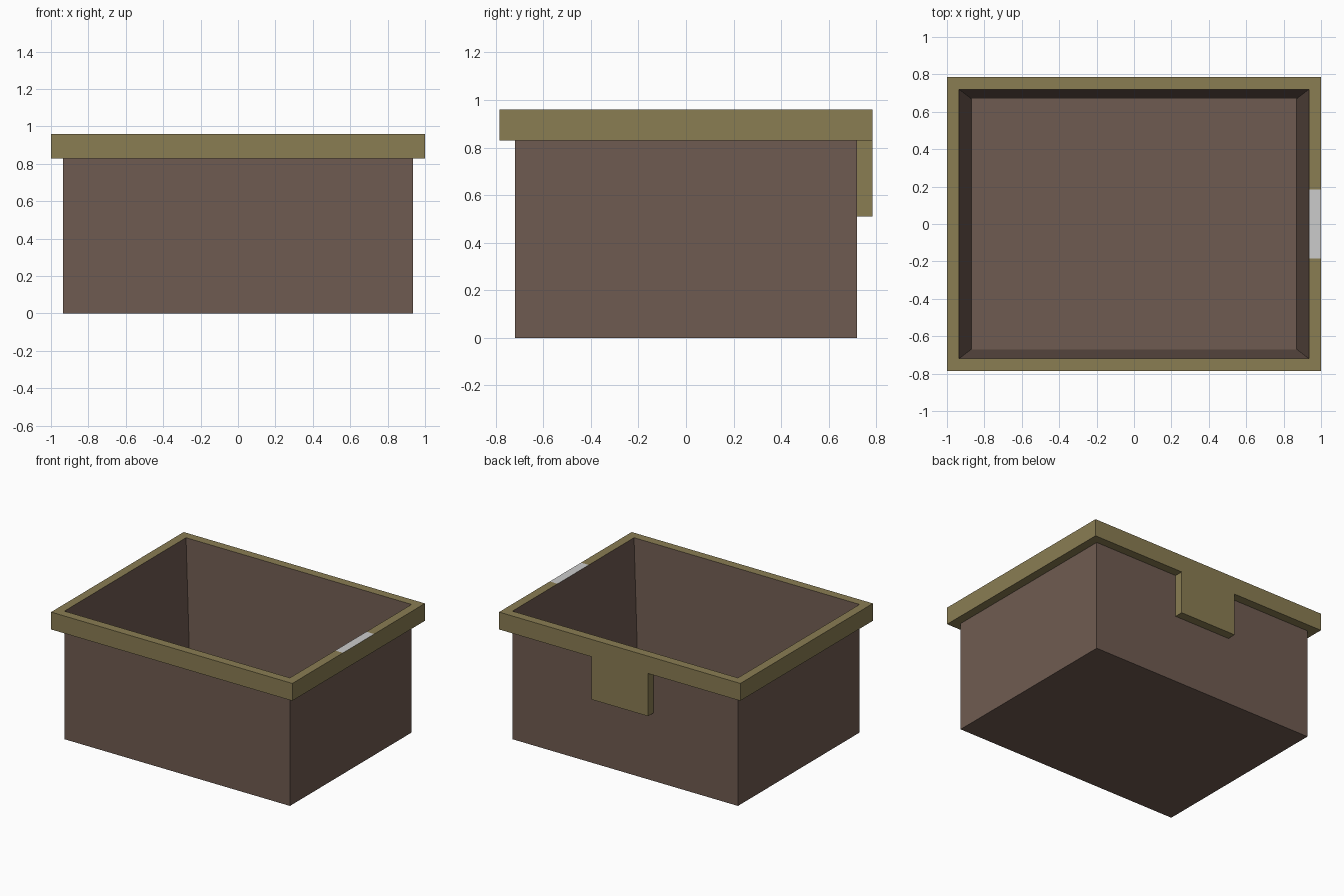
import bpy
import bmesh

if "Cube" in bpy.data.objects:
    bpy.data.objects.remove(bpy.data.objects["Cube"])

BX, BY = 0.935, 0.72      # box outside half sizes
RX, RY = 1.0, 0.785       # rim outside half sizes
TOP, RIM_Z, LATCH_Z = 0.96, 0.83, 0.51
LATCH_X, PLATE_Y = 0.235, 0.185


def material(name, color):
    mat = bpy.data.materials.new(name)
    mat.diffuse_color = (*color, 1)
    mat.use_nodes = True
    mat.node_tree.nodes["Principled BSDF"].inputs["Base Color"].default_value = mat.diffuse_color
    return mat


def loop(bm, x, y, z):
    return [bm.verts.new((sx * x, sy * y, z))
            for sx, sy in ((-1, -1), (1, -1), (1, 1), (-1, 1))]


def bridge(bm, a, b):
    for i in range(4):
        j = (i + 1) % 4
        bm.faces.new((a[i], a[j], b[j], b[i]))


def finish(bm, name, *mats):
    mesh = bpy.data.meshes.new(name)
    for mat in mats:
        mesh.materials.append(mat)
    bm.to_mesh(mesh)
    bm.free()
    obj = bpy.data.objects.new(name, mesh)
    bpy.context.collection.objects.link(obj)
    return obj


brown = material("brown", (0.159, 0.105, 0.082))
olive = material("olive", (0.254, 0.205, 0.086))

# Box: straight outside, inside walls tapering down to the floor
bm = bmesh.new()
base = loop(bm, BX, BY, 0)
lip = loop(bm, BX, BY, TOP)
floor = loop(bm, 0.87, 0.67, 0.06)
bridge(bm, base, lip)
bridge(bm, lip, floor)
bm.faces.new(base[::-1])
bm.faces.new(floor)
finish(bm, "box", brown)

# Rim: bottom, outer side and top; the box itself closes the inner side
bm = bmesh.new()
rings = [loop(bm, *r) for r in ((BX, BY, RIM_Z), (RX, RY, RIM_Z),
                                (RX, RY, TOP), (BX, BY, TOP))]
for a, b in zip(rings, rings[1:]):
    bridge(bm, a, b)
bmesh.ops.recalc_face_normals(bm, faces=bm.faces)

# Cut the back and the right strip where the latch and the plate sit
for axis, off, test in ((0, LATCH_X, lambda c: c.y > BY),
                        (1, PLATE_Y, lambda c: c.x > BX)):
    for s in (-1, 1):
        faces = [f for f in bm.faces if test(f.calc_center_median())]
        geom = list({g for f in faces for g in [*f.verts, *f.edges, f]})
        bmesh.ops.bisect_plane(bm, geom=geom,
                               plane_co=[s * off if i == axis else 0 for i in range(3)],
                               plane_no=[float(i == axis) for i in range(3)])

# Latch: pull the cut piece of the back underside down
under = [f for f in bm.faces if f.normal.z < -0.5
         and f.calc_center_median().y > BY and abs(f.calc_center_median().x) < 0.1]
for f in bmesh.ops.extrude_discrete_faces(bm, faces=under)["faces"]:
    for v in f.verts:
        v.co.z = LATCH_Z

# Plate: the cut piece of the right top face is plain grey
bm.normal_update()
for f in bm.faces:
    c = f.calc_center_median()
    if f.normal.z > 0.5 and c.x > BX and abs(c.y) < 0.1:
        f.material_index = 1
finish(bm, "rim_with_latch", olive, None)
